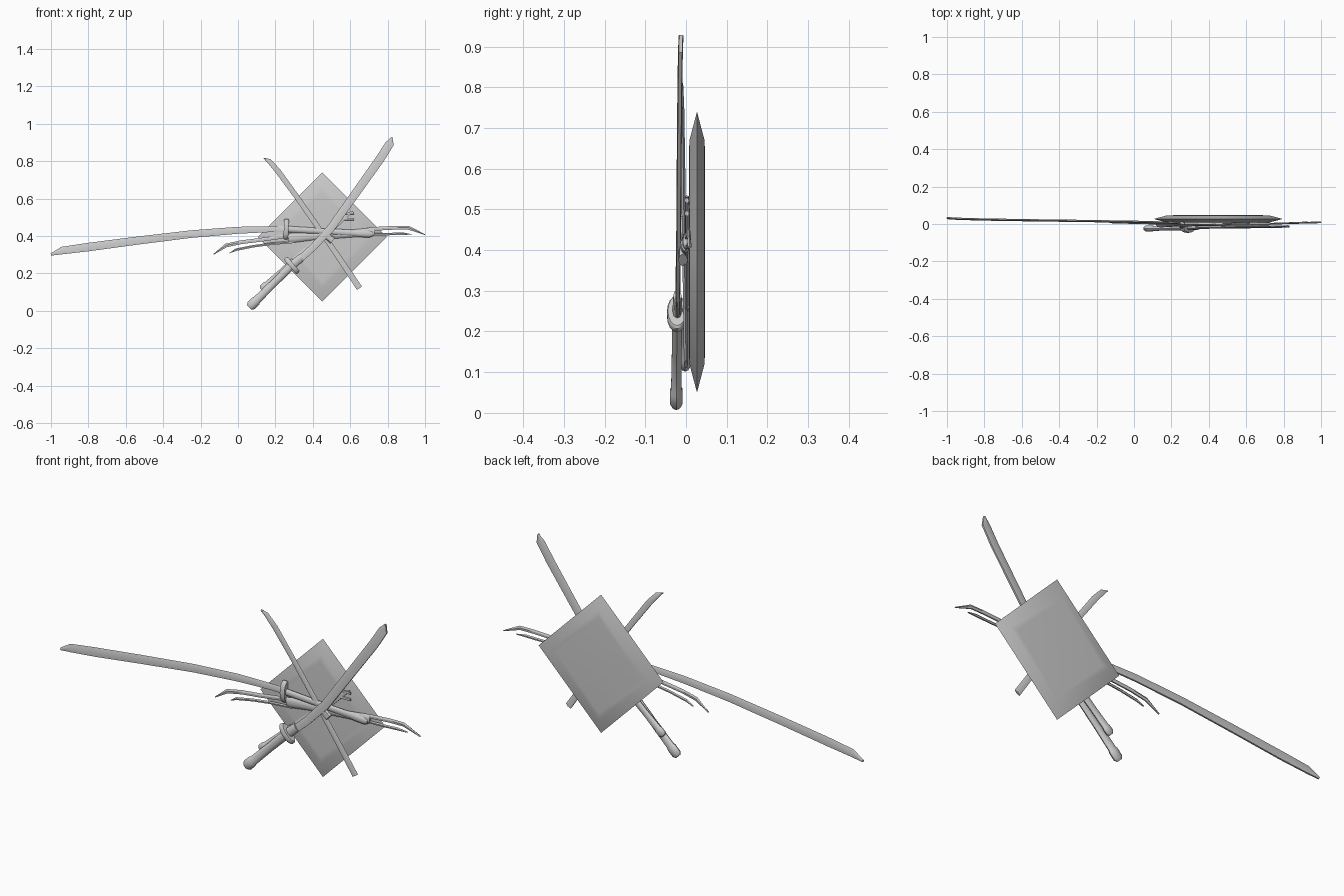
import bpy, bmesh, math
from mathutils import Vector

if "Cube" in bpy.data.objects:
    bpy.data.objects.remove(bpy.data.objects["Cube"], do_unlink=True)

steel = bpy.data.materials.new("plain_grey")
steel.use_nodes = True
grey = (0.6, 0.6, 0.6, 1)
steel.diffuse_color = grey
steel.node_tree.nodes["Principled BSDF"].inputs["Base Color"].default_value = grey


def loft(name, rings, angle=30):
    """Skin a list of equal vertex rings and cap both ends."""
    bm = bmesh.new()
    loops = [[bm.verts.new(p) for p in ring] for ring in rings]
    n = len(loops[0])
    for a, b in zip(loops, loops[1:]):
        for i in range(n):
            j = (i + 1) % n
            bm.faces.new((a[i], a[j], b[j], b[i]))
    bm.faces.new(loops[0][::-1])
    bm.faces.new(loops[-1])
    bmesh.ops.recalc_face_normals(bm, faces=bm.faces)
    mesh = bpy.data.meshes.new(name)
    bm.to_mesh(mesh)
    bm.free()
    mesh.materials.append(steel)
    ob = bpy.data.objects.new(name, mesh)
    bpy.context.collection.objects.link(ob)
    bpy.ops.object.select_all(action='DESELECT')
    ob.select_set(True)
    bpy.context.view_layer.objects.active = ob
    bpy.ops.object.shade_smooth_by_angle(angle=math.radians(angle))
    return ob


def tangent(pts, i):
    a, b = pts[max(i - 1, 0)], pts[min(i + 1, len(pts) - 1)]
    return (b - a).normalized()


def blade(name, spine, widths, side, y0, y1, thick=0.012):
    """Single-edged blade: thick spine, ridge, and a thin cutting edge."""
    pts = [Vector((x, 0, z)) for x, z in spine]
    rings = []
    for i, (p, w) in enumerate(zip(pts, widths)):
        t = tangent(pts, i)
        out = Vector((-t.z, 0, t.x)) * side * w
        y = Vector((0, y0 + (y1 - y0) * i / (len(pts) - 1), 0))
        h = Vector((0, thick / 2, 0))
        c = p + y
        rings.append([c - h * 0.7, c + out * 0.55 - h, c + out,
                      c + out * 0.55 + h, c + h * 0.7])
    return loft(name, rings)


def rod(name, start, end, stations, sides=10, depth=1.0):
    """Round or oval bar; stations are (fraction along, radius)."""
    a, b = Vector(start), Vector(end)
    t = (b - a).normalized()
    u = Vector((-t.z, 0, t.x)).normalized()
    v = t.cross(u)
    rings = []
    for f, r in stations:
        c = a.lerp(b, f)
        rings.append([c + u * r * math.cos(k * math.tau / sides)
                      + v * r * depth * math.sin(k * math.tau / sides)
                      for k in range(sides)])
    return loft(name, rings, 40)


GRIP = [(0, 0.6), (0.04, 1), (0.16, 1), (0.18, 0.85), (0.6, 0.78), (1, 0.85)]
DISC = [(0, 0.9), (0.2, 1), (0.8, 1), (1, 0.9)]


def scaled(stations, r):
    return [(f, k * r) for f, k in stations]


# Diamond backing plate with a bevelled rim
rim = [(0.235, 0.007), (0.275, 0.0085), (0.345, 0.027), (0.275, 0.0455), (0.235, 0.047)]
loft("backing_plate", [[Vector((0.45 + r * math.cos(k * math.pi / 2), y,
                                0.395 + r * math.sin(k * math.pi / 2)))
                        for k in range(4)] for r, y in rim], 80)

# Long sword pointing to the right side
blade("long_blade",
      [(0.25, 0.422), (0.16, 0.42), (0, 0.412), (-0.25, 0.39), (-0.55, 0.352),
       (-0.8, 0.318), (-0.94, 0.302), (-1, 0.295)],
      [0.03, 0.032, 0.037, 0.04, 0.043, 0.045, 0.04, 0.012], -1, 0.004, 0.032)
rod("long_guard", (0.245, 0, 0.437), (0.27, 0, 0.436), scaled(DISC, 0.055), 16, 0.42)
rod("long_grip", (0.72, -0.003, 0.41), (0.27, -0.001, 0.436), scaled(GRIP, 0.02), depth=0.6)

# Curved sword in front, pointing up to the left side
blade("curved_blade",
      [(0.305, 0.228), (0.41, 0.322), (0.51, 0.425), (0.665, 0.64), (0.78, 0.80),
       (0.832, 0.885), (0.826, 0.928)],
      [0.036, 0.038, 0.042, 0.045, 0.047, 0.046, 0.008], 1, -0.021, -0.012)
rod("curved_collar", (0.28, -0.022, 0.235), (0.34, -0.021, 0.287),
    [(0, 0.024), (1, 0.021)], 8, 0.5)
rod("curved_guard", (0.278, -0.022, 0.235), (0.297, -0.022, 0.251),
    scaled(DISC, 0.053), 16, 0.47)
rod("curved_grip", (0.06, -0.024, 0.018), (0.285, -0.022, 0.24),
    scaled(GRIP, 0.026), depth=0.62)

# Slim straight blade crossing behind the curved one
blade("slim_blade",
      [(0.636, 0.112), (0.53, 0.272), (0.435, 0.412), (0.3, 0.605), (0.2, 0.74),
       (0.155, 0.795), (0.136, 0.815)],
      [0.032, 0.03, 0.028, 0.028, 0.03, 0.024, 0.004], -1, 0.0, -0.014, 0.01)
rod("slim_collar", (0.475, -0.007, 0.402), (0.507, -0.007, 0.375),
    [(0, 0.02), (1, 0.02)], 8, 0.6)

# Short sword tucked between the curved sword and the plate
rod("short_grip", (0.125, -0.002, 0.112), (0.3, -0.001, 0.266),
    scaled(GRIP, 0.022), depth=0.6)
blade("short_blade", [(0.31, 0.25), (0.46, 0.38), (0.56, 0.475), (0.615, 0.53)],
      [0.034, 0.036, 0.036, 0.006], 1, 0.002, 0.002, 0.01)
for i, z in enumerate((0.49, 0.522)):
    rod(f"short_clasp_{i + 1}", (0.52 + i * 0.02, 0.002, z), (0.62, 0.002, z),
        [(0, 0.007), (1, 0.007)], 8, 0.8)

# Double-ended staff with two slim prongs at each end
rod("staff_grip", (0.27, 0.0, 0.388), (0.73, 0.0, 0.422),
    [(0, 0.022), (0.05, 0.026), (0.25, 0.02), (0.75, 0.02), (0.95, 0.024), (1, 0.018)], 10, 0.4)
prongs = {
    "right_upper": ([(0.3, 0.395), (0.12, 0.369), (0.02, 0.357), (-0.06, 0.34), (-0.13, 0.3)],
                    -1, 0.02),
    "right_lower": ([(0.3, 0.362), (0.18, 0.352), (0.08, 0.338), (-0.01, 0.32), (-0.045, 0.307)],
                    -1, 0.013),
    "left_upper": ([(0.68, 0.422), (0.76, 0.43), (0.84, 0.434), (0.91, 0.434), (1, 0.405)],
                   1, 0.02),
    "left_lower": ([(0.68, 0.402), (0.75, 0.403), (0.82, 0.404), (0.88, 0.406), (0.93, 0.407)],
                   1, 0.013),
}
for name, (pts, side, w) in prongs.items():
    blade("staff_prong_" + name, pts, [w, w, w, w, w * 0.2], side, 0.0, 0.009, 0.009)
